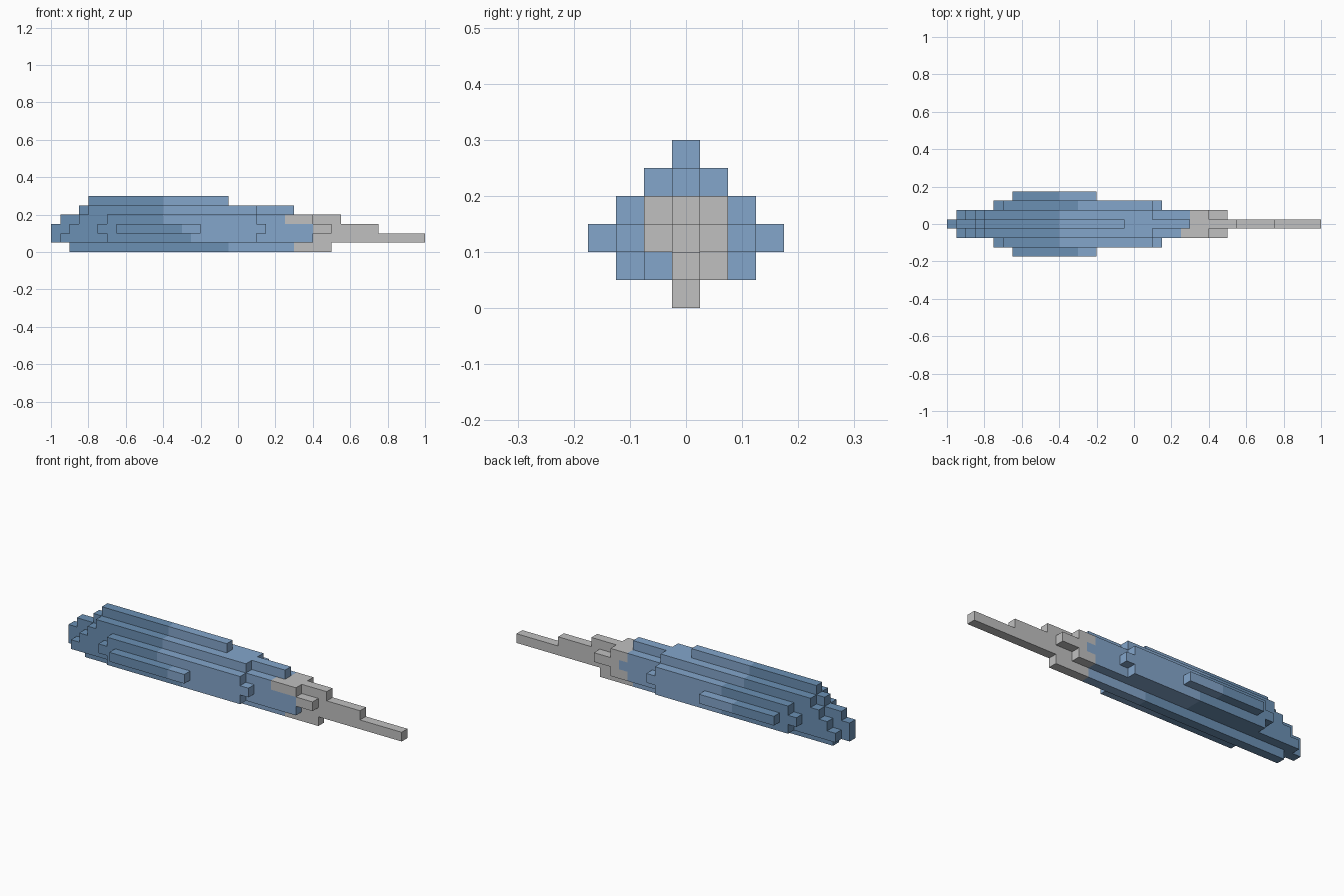
import bpy, bmesh, math

if "Cube" in bpy.data.objects:
    bpy.data.objects.remove(bpy.data.objects["Cube"])

U = 0.05  # size of one block


def material(name, rgb):
    m = bpy.data.materials.new(name)
    m.diffuse_color = (*rgb, 1)
    m.use_nodes = True
    m.node_tree.nodes["Principled BSDF"].inputs["Base Color"].default_value = m.diffuse_color
    return m


MATS = [material("dark blue", (0.147, 0.279, 0.456)),
        material("light blue", (0.230, 0.380, 0.600)),
        material("grey", (0.530, 0.530, 0.530))]

# Bars running along x, measured in blocks:
# (side, layer, start, end, dark-to-light change, light-to-grey change)
PARTS = {
    "keel": [(0, 0, -18, 10, -1, 6)],
    "core": [(0, 1, -20, 20, -6, 7), (0, 2, -20, 15, -8, 7),
             (0, 3, -19, 11, -8, 6)],
    "top_ridge": [(0, 4, -17, 6, -8, 9), (0, 5, -16, -1, -8, 9)],
    "right_inner_bars": [(-1, 1, -19, 8, -5, 9), (-1, 2, -18, 10, -6, 8),
                         (-1, 3, -17, 8, -8, 5), (-1, 4, -16, 2, -8, 9)],
    "left_inner_bars": [(1, 1, -19, 8, -6, 6), (1, 2, -18, 10, -7, 7),
                        (1, 3, -17, 8, -8, 6), (1, 4, -16, 2, -8, 9)],
    "right_outer_bars": [(-2, 1, -14, 2, -5, 9), (-2, 2, -15, 3, -6, 9),
                         (-2, 3, -14, 2, -8, 9)],
    "left_outer_bars": [(2, 1, -14, 2, -6, 9), (2, 2, -15, 3, -7, 9),
                        (2, 3, -14, 2, -6, 9)],
    "right_fin": [(-3, 2, -13, -4, -6, 9)],
    "left_fin": [(3, 2, -13, -4, -8, 9)],
}

# Every filled block, so hidden inner faces can be left out
filled = {(x, y, z) for bars in PARTS.values()
          for y, z, x0, x1, _, _ in bars for x in range(x0, x1)}


def add_face(bm, cell, axis, sign, mat):
    """Add one outward-facing square of a block."""
    u, v = (axis + 1) % 3, (axis + 2) % 3
    verts = []
    for du, dv in ((0, 0), (1, 0), (1, 1), (0, 1)):
        p = list(cell)
        p[axis] += sign > 0
        p[u] += du
        p[v] += dv
        verts.append(bm.verts.new((p[0] * U, (p[1] - 0.5) * U, p[2] * U)))
    if sign < 0:
        verts.reverse()
    bm.faces.new(verts).material_index = mat


def build_part(name, bars):
    bm = bmesh.new()
    for y, z, x0, x1, light, grey in bars:
        for x in range(x0, x1):
            mat = 2 if x >= grey else 1 if x >= light else 0
            for axis in range(3):
                for sign in (-1, 1):
                    n = [x, y, z]
                    n[axis] += sign
                    if tuple(n) not in filled:
                        add_face(bm, (x, y, z), axis, sign, mat)
    # weld, then merge coplanar squares of one colour
    bmesh.ops.remove_doubles(bm, verts=bm.verts, dist=0.001)
    bmesh.ops.dissolve_limit(bm, angle_limit=math.radians(1), verts=bm.verts,
                             edges=bm.edges, delimit={'MATERIAL'})
    me = bpy.data.meshes.new(name)
    bm.to_mesh(me)
    bm.free()
    for m in MATS:
        me.materials.append(m)
    bpy.context.collection.objects.link(bpy.data.objects.new(name, me))


for part, bars in PARTS.items():
    build_part(part, [(y + 0, z, x0, x1, l, g) for y, z, x0, x1, l, g in bars])
